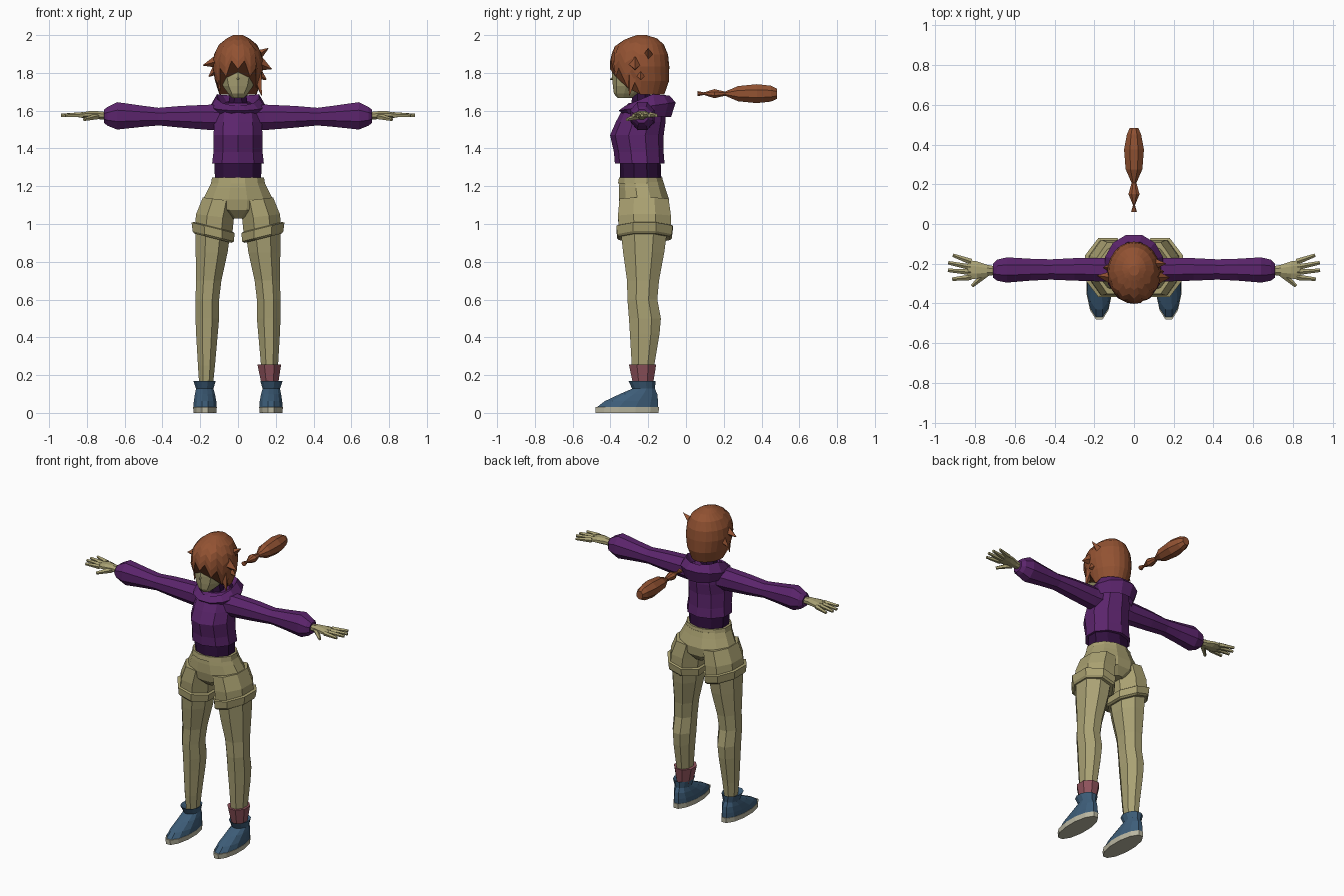
import bpy, bmesh, math
from mathutils import Vector


def material(name, r, g, b):
    m = bpy.data.materials.new(name)
    m.diffuse_color = (r, g, b, 1)
    return m


PURPLE = material("purple hoodie", 0.105, 0.018, 0.150)
DARK = material("dark purple shirt", 0.030, 0.005, 0.048)
KHAKI = material("khaki cloth", 0.40, 0.355, 0.165)
SKIN = material("skin", 0.40, 0.36, 0.175)
HAIR = material("auburn hair", 0.29, 0.085, 0.032)
BLUE = material("blue shoe", 0.047, 0.110, 0.190)
SOLE = material("pale sole", 0.50, 0.48, 0.36)
PINK = material("pink sock", 0.27, 0.085, 0.105)


def finish(name, bm, mat):
    bmesh.ops.recalc_face_normals(bm, faces=bm.faces)
    mesh = bpy.data.meshes.new(name)
    bm.to_mesh(mesh)
    bm.free()
    mesh.materials.append(mat)
    ob = bpy.data.objects.new(name, mesh)
    bpy.context.collection.objects.link(ob)
    return ob


def bridge(bm, rings, closed_loop=False):
    pairs = list(zip(rings, rings[1:]))
    if closed_loop:
        pairs.append((rings[-1], rings[0]))
    for a, b in pairs:
        for i in range(len(a)):
            j = (i + 1) % len(a)
            bm.faces.new((a[i], a[j], b[j], b[i]))


def loft(name, mat, axis, rings, n=8, side=1, tilt=0):
    """Rings are (position on axis, u min, u max, v min, v max)."""
    bm = bmesh.new()
    loops = []
    for p, u0, u1, v0, v1 in rings:
        loop = []
        for i in range(n):
            t = 2 * math.pi * (i + 0.5) / n
            k = 0.5 / math.cos(math.pi / n)
            du = (u1 - u0) * k * math.cos(t)
            u = (u0 + u1) / 2 + du
            v = (v0 + v1) / 2 + (v1 - v0) * k * math.sin(t)
            co = {"z": (u, v, p + tilt * du), "x": (p, u, v), "y": (u, p, v)}[axis]
            loop.append(bm.verts.new((co[0] * side, co[1], co[2])))
        loops.append(loop)
    bridge(bm, loops)
    bm.faces.new(loops[0])
    bm.faces.new(loops[-1])
    return finish(name, bm, mat)


def spike(name, mat, a, b, r0, r1, side=1, n=5, flat=1.0):
    """Tapered bar from a to b."""
    a, b = (Vector((p[0] * side, p[1], p[2])) for p in (a, b))
    bm = bmesh.new()
    bmesh.ops.create_cone(bm, cap_ends=True, segments=n, radius1=r0, radius2=r1,
                          depth=(b - a).length)
    bmesh.ops.scale(bm, vec=(flat, 1, 1), verts=bm.verts)
    rot = (b - a).to_track_quat("Z", "Y").to_matrix().to_4x4()
    rot.translation = (a + b) / 2
    bm.transform(rot)
    return finish(name, bm, mat)


# Torso
loft("hoodie_body", PURPLE, "z", [
    (1.32, -.137, .137, -.37, -.12), (1.38, -.13, .13, -.375, -.125),
    (1.47, -.13, .13, -.395, -.125), (1.54, -.125, .125, -.365, -.115),
    (1.60, -.115, .115, -.335, -.115), (1.64, -.07, .07, -.30, -.14)], 10)
loft("undershirt", DARK, "z", [
    (1.22, -.122, .122, -.345, -.135), (1.34, -.125, .125, -.345, -.14)], 10)
loft("turtleneck", DARK, "z", [
    (1.60, -.055, .055, -.29, -.18), (1.70, -.042, .042, -.285, -.19)])

# Hood: a drooping collar ring, deeper at the back
bm = bmesh.new()
loops = []
for i in range(12):
    t = 2 * math.pi * (i + 0.5) / 12
    c, s = math.cos(t), math.sin(t)
    back = (s + 1) / 2
    loops.append([bm.verts.new((r * c, -.205 + r * s * 1.04, z)) for r, z in (
        (.085, 1.595 + .06 * back), (.115, 1.625 + .075 * min(1, back * 1.6) - .02 * back),
        (.15, 1.60 + .045 * back), (.125, 1.58 - .015 * back))])
bridge(bm, loops, True)
finish("hood", bm, PURPLE)

# Trousers: hips and waistband
loft("hips", KHAKI, "z", [
    (1.03, -.05, .05, -.30, -.13), (1.075, -.17, .17, -.345, -.095),
    (1.13, -.185, .185, -.355, -.09), (1.19, -.155, .155, -.355, -.11),
    (1.225, -.138, .138, -.352, -.12)], 12)
loft("waistband", KHAKI, "z", [
    (1.215, -.143, .143, -.36, -.12), (1.245, -.138, .138, -.355, -.125)], 12)

for s, label in ((-1, "right"), (1, "left")):
    # Shorts, cuff and leg
    loft(label + "_shorts_leg", KHAKI, "z", [
        (.96, .03, .23, -.355, -.08), (1.04, .022, .222, -.36, -.08),
        (1.13, .01, .186, -.352, -.092)], 8, s, .12)
    loft(label + "_cuff", KHAKI, "z", [
        (.925, .035, .232, -.355, -.085), (.935, .022, .24, -.365, -.075),
        (.98, .018, .246, -.368, -.07), (.985, .03, .23, -.355, -.08)], 8, s, .25)
    loft(label + "_leg", SKIN, "z", [
        (.14, .133, .205, -.275, -.18), (.25, .122, .212, -.287, -.168),
        (.42, .107, .222, -.297, -.14), (.50, .10, .225, -.302, -.133),
        (.60, .10, .225, -.31, -.152), (.70, .088, .222, -.312, -.143),
        (.85, .055, .224, -.333, -.115), (.96, .04, .225, -.345, -.10)], 8, s)
    # Shoe
    loft(label + "_sole", SOLE, "z", [
        (0, .115, .235, -.478, -.145), (.032, .112, .238, -.48, -.143)], 12, s)
    loft(label + "_shoe", BLUE, "z", [
        (.03, .113, .236, -.472, -.148), (.062, .115, .234, -.43, -.148),
        (.10, .122, .228, -.35, -.152), (.128, .13, .222, -.285, -.165),
        (.17, .118, .236, -.305, -.16), (.155, .14, .21, -.28, -.18)], 12, s)
    # Sleeve
    loft(label + "_sleeve", PURPLE, "x", [
        (.08, -.295, -.165, 1.50, 1.625), (.14, -.29, -.17, 1.497, 1.632),
        (.30, -.285, -.172, 1.51, 1.625), (.42, -.28, -.178, 1.522, 1.615),
        (.52, -.285, -.175, 1.513, 1.628), (.64, -.295, -.168, 1.50, 1.645),
        (.69, -.285, -.18, 1.52, 1.62), (.71, -.27, -.20, 1.535, 1.605)], 8, s)
    # Hand with four fingers and a thumb
    loft(label + "_hand", SKIN, "x", [
        (.69, -.255, -.215, 1.552, 1.592), (.74, -.262, -.205, 1.555, 1.597),
        (.79, -.275, -.188, 1.56, 1.597), (.835, -.278, -.182, 1.563, 1.588)], 8, s)
    for k, (y0, x1, y1) in enumerate(((-.190, .912, -.157), (-.218, .935, -.195),
                                      (-.243, .937, -.233), (-.268, .915, -.278))):
        spike(f"{label}_finger_{k + 1}", SKIN, (.82, y0, 1.577), (x1, y1, 1.575),
              .0155, .009, s)
    spike(label + "_thumb", SKIN, (.745, -.25, 1.57), (.815, -.312, 1.553), .018, .009, s)
# Sock on one ankle
loft("sock", PINK, "z", [
    (.15, .125, .212, -.28, -.175), (.255, .103, .228, -.302, -.158)], 8)

# Head and nose
loft("head", SKIN, "z", [
    (1.667, -.03, .03, -.36, -.28), (1.69, -.052, .052, -.378, -.23),
    (1.73, -.08, .08, -.382, -.19), (1.78, -.095, .095, -.386, -.15),
    (1.84, -.105, .105, -.382, -.13), (1.92, -.09, .09, -.34, -.14)], 10)
spike("nose", SKIN, (0, -.372, 1.775), (0, -.402, 1.765), .014, .003, n=4)

# Hair shell: columns run from the crown to a jagged hem
PROFILE = [(2.0, .025, -.26, -.21), (1.98, .065, -.32, -.145), (1.94, .112, -.378, -.108),
           (1.88, .133, -.402, -.09), (1.82, .135, -.402, -.088), (1.75, .12, -.385, -.09),
           (1.66, .09, -.36, -.125)]


def outline(z):
    for a, b in zip(PROFILE, PROFILE[1:]):
        if z >= b[0]:
            f = (a[0] - z) / (a[0] - b[0])
            return [p + (q - p) * f for p, q in zip(a[1:], b[1:])]
    return PROFILE[-1][1:]


bm = bmesh.new()
rows = []
N = 24
for drop in (0, .055, .16, .33, .53, .77, 1):
    row = []
    for i in range(N):
        t = 2 * math.pi * i / N
        s = math.sin(t)
        hem = 1.685 if s > -.1 else 1.74 if s > -.55 else 1.80 if s > -.9 else 1.84
        if s < 0:
            hem += .025 if i % 2 else -.02
        z = 2.0 - drop * (2.0 - hem)
        rx, y0, y1 = outline(z)
        row.append(bm.verts.new((rx * math.cos(t), (y0 + y1) / 2 + (y1 - y0) / 2 * s, z)))
    rows.append(row)
bridge(bm, rows)
bm.faces.new(rows[0])
bm.faces.new(rows[-1])
finish("hair", bm, HAIR)

# Loose hair tufts at the sides and cheeks
for k, (a, b, r) in enumerate((
        ((-.11, -.27, 1.86), (-.185, -.26, 1.84), .035),
        ((-.11, -.22, 1.82), (-.155, -.22, 1.78), .03),
        ((.11, -.27, 1.85), (.178, -.27, 1.82), .04),
        ((.10, -.20, 1.89), (.16, -.20, 1.93), .03),
        ((.11, -.24, 1.79), (.15, -.24, 1.765), .03),
        ((-.095, -.30, 1.80), (-.10, -.31, 1.70), .025),
        ((.095, -.28, 1.80), (.125, -.30, 1.68), .035))):
    spike(f"hair_tuft_{k + 1}", HAIR, a, b, r, .002, n=4)

# Beaded ponytail held behind the head
loft("ponytail", HAIR, "y", [
    (y, -r, r, 1.69 - q, 1.69 + q) for y, r, q in (
        (.06, .015, .014), (.095, .005, .007), (.15, .028, .024), (.207, .012, .011),
        (.275, .042, .04), (.375, .05, .05), (.45, .036, .042), (.483, .022, .026))], 8)
